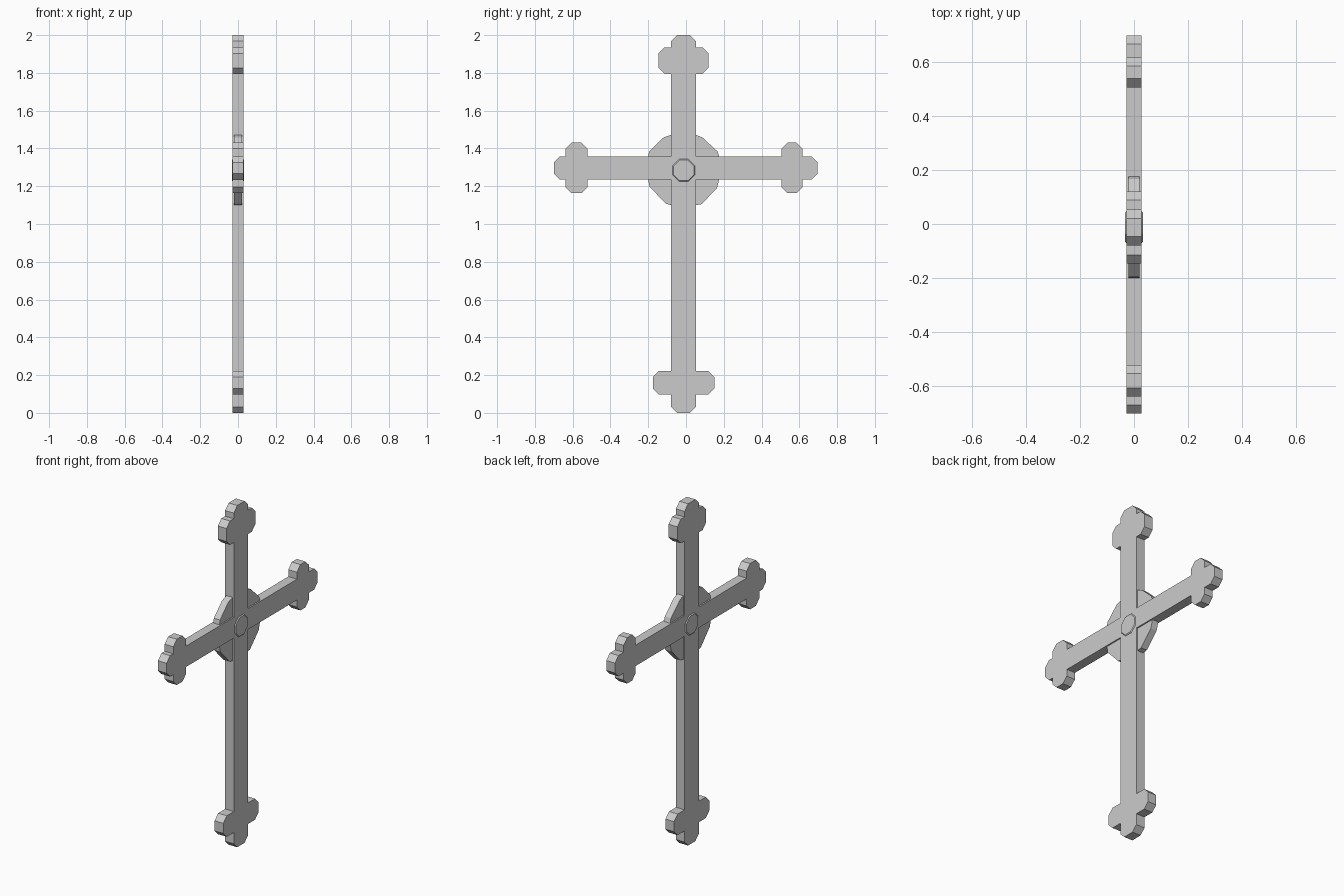
import bpy, bmesh, math

if "Cube" in bpy.data.objects:
    bpy.data.objects.remove(bpy.data.objects["Cube"])

CY, CZ = -0.013, 1.297      # crossing point of the beams
HV, HH = 0.066, 0.061       # half widths of upright and crossbar


def plate(name, outline, half, bevel=0.0):
    """Extrude a (y, z) outline symmetrically along x."""
    bm = bmesh.new()
    face = bm.faces.new([bm.verts.new((-half, y, z)) for y, z in outline])
    ext = bmesh.ops.extrude_face_region(bm, geom=[face])
    verts = [g for g in ext["geom"] if isinstance(g, bmesh.types.BMVert)]
    bmesh.ops.translate(bm, verts=verts, vec=(2 * half, 0, 0))
    bmesh.ops.recalc_face_normals(bm, faces=bm.faces)
    if bevel:
        rims = [e for e in bm.edges if abs(e.verts[0].co.x - e.verts[1].co.x) < 1e-5]
        bmesh.ops.bevel(bm, geom=rims, offset=bevel, segments=1, affect='EDGES')
    mesh = bpy.data.meshes.new(name)
    bm.to_mesh(mesh)
    bm.free()
    obj = bpy.data.objects.new(name, mesh)
    bpy.context.collection.objects.link(obj)
    return obj


def arm(angle, w, inner, a, b, h, tip, c=0.032):
    """Outline of one trefoil arm: lobe from a to b, half width h, ending at tip."""
    half = [(a, -w), (a, -(h - c)), (a + c, -h), (b - c, -h),
            (b, -(h - c)), (b, -w), (tip - c, -w), (tip, -(w - c))]
    pts = [(inner, -w)] + half + [(u, -v) for u, v in reversed(half)]
    ca, sa = round(math.cos(angle)), round(math.sin(angle))
    return [(CY + u * ca - v * sa, CZ + u * sa + v * ca) for u, v in pts]


# Cross with chamfered trefoil ends
outline = (arm(0, HH, HV, 0.518, 0.629, 0.134, 0.71)
           + arm(math.pi / 2, HV, HH, 0.498, 0.638, 0.133, 0.703)
           + arm(math.pi, HH, HV, 0.508, 0.625, 0.134, 0.687)
           + arm(-math.pi / 2, HV, HH, 1.076, 1.199, 0.163, 1.297))
plate("cross", outline, 0.028)

# Thin halo disc behind the crossing
plate("halo_disc", [
    (-.195, 1.384), (-.20, 1.357), (-.20, 1.236), (-.193, 1.198),
    (-.108, 1.108), (-.08, 1.10), (.053, 1.10), (.082, 1.105),
    (.163, 1.188), (.176, 1.236), (.176, 1.357), (.167, 1.384),
    (.087, 1.458), (.053, 1.472), (-.08, 1.472), (-.119, 1.458)], 0.02)

# Octagonal centre boss, showing on both sides
R = 0.059 / math.cos(math.pi / 8)
plate("centre_boss", [
    (-0.012 + R * math.cos(math.pi / 8 + i * math.pi / 4),
     1.284 + R * math.sin(math.pi / 8 + i * math.pi / 4)) for i in range(8)],
    0.033, 0.005)
